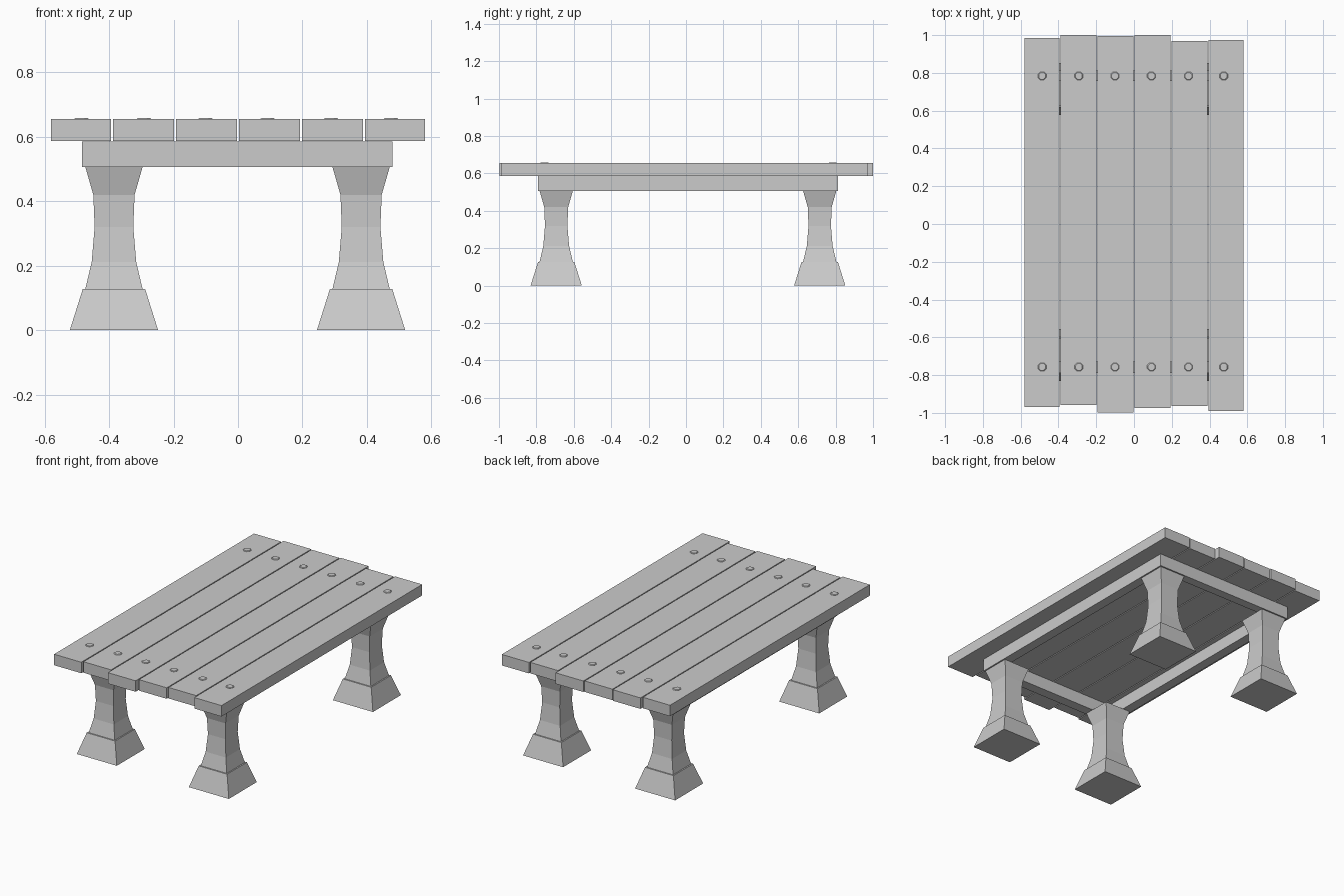
import bpy, bmesh
from math import cos, sin, pi

if "Cube" in bpy.data.objects:
    bpy.data.objects.remove(bpy.data.objects["Cube"])


def add_mesh(name, bm):
    bmesh.ops.recalc_face_normals(bm, faces=bm.faces)
    me = bpy.data.meshes.new(name)
    bm.to_mesh(me)
    bm.free()
    ob = bpy.data.objects.new(name, me)
    bpy.context.collection.objects.link(ob)
    return ob


def loft(name, cx, cy, profile, sides=4):
    """Stack of regular polygons; profile = (apothem, z) pairs, capped."""
    bm = bmesh.new()
    rings = []
    for r, z in profile:
        rad = r / cos(pi / sides)
        rings.append([bm.verts.new((cx + rad * cos((2 * i + 1) * pi / sides),
                                    cy + rad * sin((2 * i + 1) * pi / sides), z))
                      for i in range(sides)])
    for a, b in zip(rings, rings[1:]):
        for i in range(sides):
            j = (i + 1) % sides
            bm.faces.new((a[i], a[j], b[j], b[i]))
    bm.faces.new(rings[0])
    bm.faces.new(rings[-1])
    return add_mesh(name, bm)


def box(name, x0, x1, y0, y1, z0, z1):
    bm = bmesh.new()
    bmesh.ops.create_cube(bm, size=1)
    for v in bm.verts:
        v.co = (x1 if v.co.x > 0 else x0, y1 if v.co.y > 0 else y0, z1 if v.co.z > 0 else z0)
    return add_mesh(name, bm)


# Table top planks with uneven ends: x0, x1, y0, y1
planks = [(-.580, -.394, -.970, .985), (-.388, -.199, -.957, 1.0),
          (-.193, -.003, -.997, .995), (.003, .193, -.973, 1.0),
          (.199, .388, -.963, .968), (.394, .580, -.990, .973)]
for n, (x0, x1, y0, y1) in enumerate(planks):
    box(f"plank_{n + 1}", x0, x1, y0, y1, .587, .655)

# Bolt heads on both ends of every plank
for n, x in enumerate((-.486, -.292, -.101, .092, .289, .475)):
    for end, y in (("front", -.757), ("back", .784)):
        loft(f"bolt_{end}_{n + 1}", x, y, [(.022, .65), (.022, .656), (.018, .659)], 8)

# Frame under the planks
box("front_beam", -.484, .480, -.790, -.727, .507, .585)
box("back_beam", -.484, .480, .757, .813, .507, .585)
box("left_beam", -.484, -.424, -.727, .757, .507, .585)
box("right_beam", .420, .480, -.727, .757, .507, .585)

# Waisted square legs on flared feet
leg = [(.137, 0), (.097, .127), (.089, .127), (.069, .212),
       (.060, .32), (.064, .42), (.089, .507)]
for side, x in (("left", -.385), ("right", .382)):
    for end, y in (("front", -.694), ("back", .715)):
        loft(f"{end}_{side}_leg", x, y, leg)
